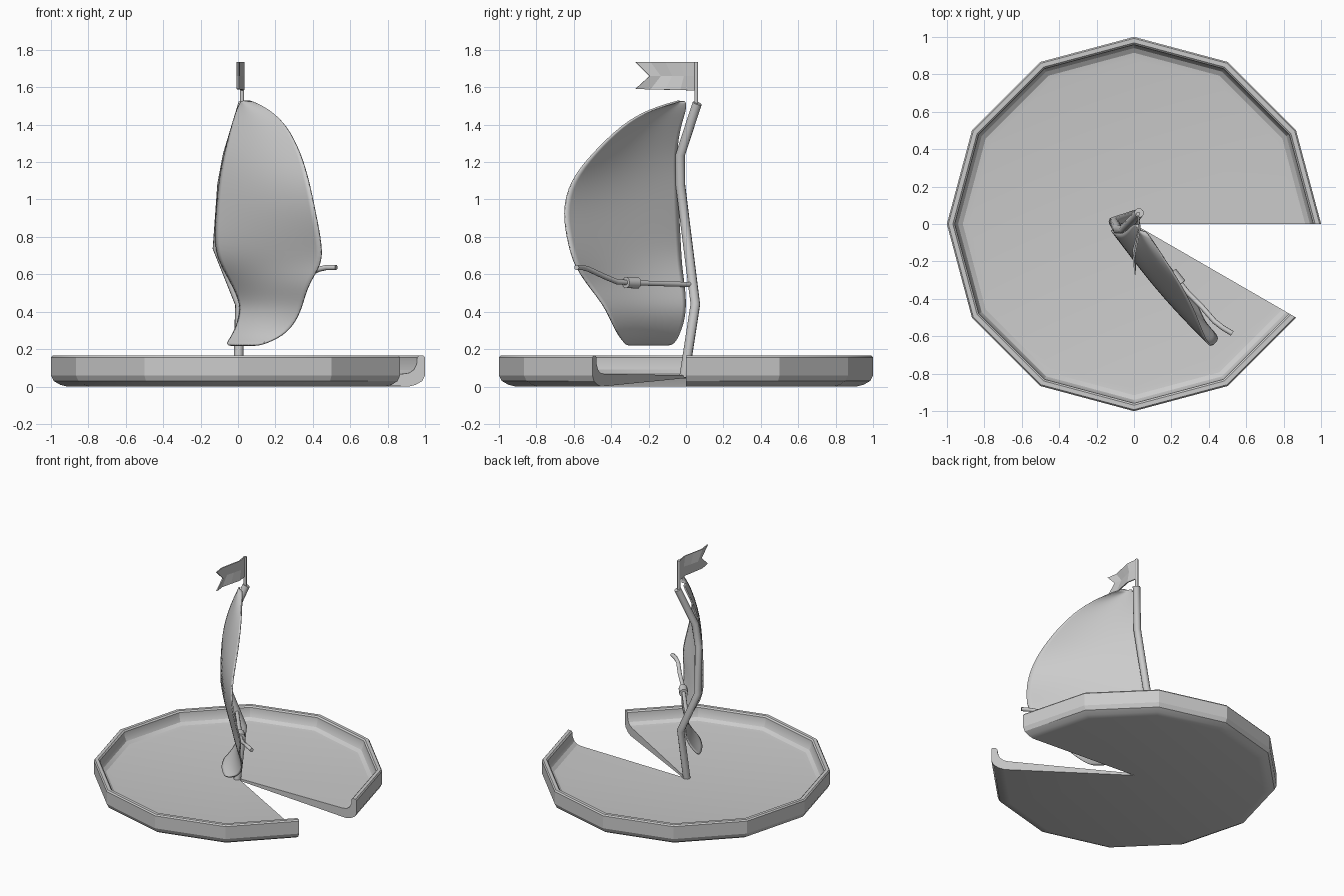
import bpy, bmesh, math
from mathutils import Vector

if "Cube" in bpy.data.objects:
    bpy.data.objects.remove(bpy.data.objects["Cube"])


def make_object(name, bm, smooth=None):
    bmesh.ops.remove_doubles(bm, verts=bm.verts, dist=1e-5)
    bmesh.ops.recalc_face_normals(bm, faces=bm.faces)
    mesh = bpy.data.meshes.new(name)
    bm.to_mesh(mesh)
    bm.free()
    ob = bpy.data.objects.new(name, mesh)
    bpy.context.collection.objects.link(ob)
    bpy.context.view_layer.objects.active = ob
    for o in bpy.context.selected_objects:
        o.select_set(False)
    ob.select_set(True)
    if smooth:
        bpy.ops.object.shade_smooth_by_angle(angle=math.radians(smooth))
    return ob


def grid_faces(bm, rows):
    for a, b in zip(rows, rows[1:]):
        for i in range(len(a) - 1):
            bm.faces.new((a[i], a[i + 1], b[i + 1], b[i]))


def tube(name, points, radius, resolution=3):
    curve = bpy.data.curves.new(name, 'CURVE')
    curve.dimensions = '3D'
    curve.bevel_depth = radius
    curve.bevel_resolution = resolution
    curve.use_fill_caps = True
    spline = curve.splines.new('POLY')
    spline.points.add(len(points) - 1)
    for p, co in zip(spline.points, points):
        p.co = (*co, 1)
    ob = bpy.data.objects.new(name, curve)
    bpy.context.collection.objects.link(ob)
    for o in bpy.context.selected_objects:
        o.select_set(False)
    ob.select_set(True)
    bpy.context.view_layer.objects.active = ob
    bpy.ops.object.convert(target='MESH')
    bpy.context.object.name = name
    bpy.ops.object.shade_smooth_by_angle(angle=math.radians(50))


# Leaf pad: twelve-sided dish with one sector left open
profile = [(0, .045), (.91, .0), (.95, .01), (.985, .03), (1, .06), (1, .155),
           (.992, .165), (.968, .165), (.958, .155), (.955, .12), (.94, .09),
           (.915, .073), (.88, .068), (0, .06)]
bm = bmesh.new()
rows = []
for k in range(12):
    a = math.radians(30 * k)
    rows.append([bm.verts.new((r * math.cos(a), r * math.sin(a), z)) for r, z in profile])
grid_faces(bm, rows)
bm.faces.new(rows[0])
bm.faces.new(rows[-1])
make_object("leaf_pad", bm, 25)

# Crooked twig mast, flag pole and boom with its knot
tube("mast", [(0, -.01, .05), (.01, .05, .44), (-.11, .012, .74), (-.085, -.03, 1.08),
              (-.055, -.03, 1.24), (.028, .06, 1.515)], .026)
tube("flag_pole", [(.022, .055, 1.48), (.022, .055, 1.735)], .011)
boom = [(-.03, .03, .545), (.225, -.29, .555), (.29, -.37, .56), (.36, -.44, .59),
        (.43, -.52, .627), (.475, -.555, .637), (.525, -.585, .637)]
tube("boom", boom, .014)
centre = Vector(boom[1])
along = (centre - Vector(boom[0])).normalized()
tube("boom_knot", [centre + along * d for d in (-.04, .04)], .031)

# Sail: each row is z, luff x, y, leech x, y
sail_rows = [(1.525, .02, -.0, .07, -.04), (1.48, -.005, .0, .17, -.2),
             (1.4, -.03, -.03, .26, -.34), (1.25, -.07, -.055, .335, -.495),
             (1.1, -.1, -.045, .378, -.62), (.93, -.115, -.04, .413, -.66),
             (.75, -.125, -.03, .448, -.625), (.65, -.09, -.025, .445, -.595),
             (.55, -.03, -.01, .375, -.53), (.44, .02, -.0, .345, -.44),
             (.35, .005, -.01, .31, -.4), (.27, -.03, -.04, .24, -.36),
             (.222, -.065, -.07, .12, -.325)]
bm = bmesh.new()
rows = []
cols = 6
for z, x0, y0, x1, y1 in sail_rows:
    row = []
    for i in range(cols + 1):
        t = i / cols
        bow = .02 * math.sin(math.pi * t)
        row.append(bm.verts.new((x0 + (x1 - x0) * t - bow * .8,
                                 y0 + (y1 - y0) * t - bow * .6, z)))
    rows.append(row)
grid_faces(bm, rows)
sail = make_object("sail", bm, 60)
mod = sail.modifiers.new("smooth", 'SUBSURF')
mod.levels = mod.render_levels = 2
mod = sail.modifiers.new("thickness", 'SOLIDIFY')
mod.thickness = .01
mod.offset = 0

# Swallow-tailed flag with a light ripple
bm = bmesh.new()
rows = []
for i in range(5):
    t = i / 4
    x = .02 - .012 * t + .014 * math.sin(t * math.tau)
    y_edge = .05 - .32 * t
    y_mid = .05 - .245 * t
    rows.append([bm.verts.new(c) for c in ((x, y_edge, 1.583 + .008 * t),
                                           (x, y_mid, 1.66), (x, y_edge, 1.735))])
grid_faces(bm, rows)
flag = make_object("flag", bm)
mod = flag.modifiers.new("thickness", 'SOLIDIFY')
mod.thickness = .008
mod.offset = 0
